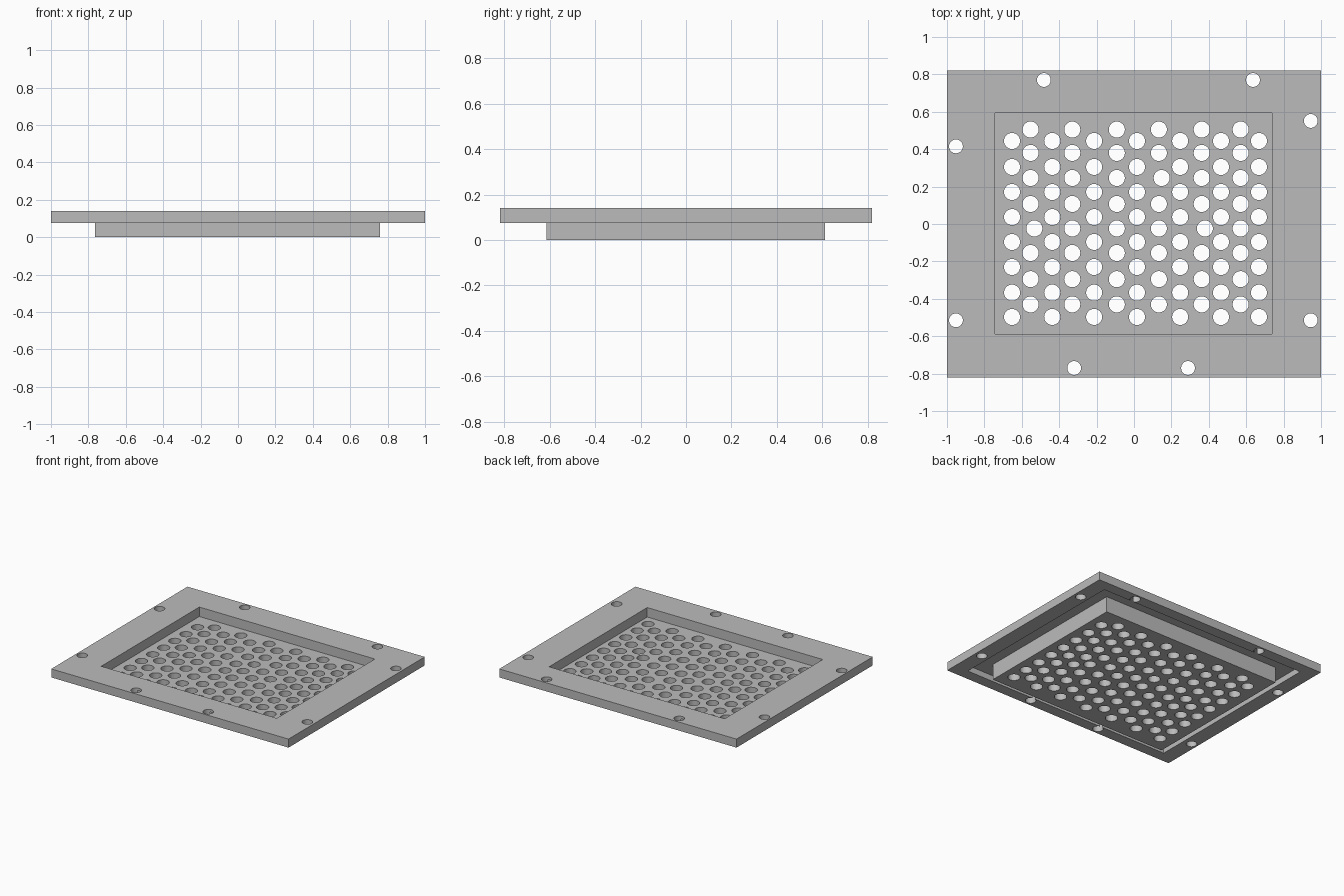
import bpy, bmesh
from mathutils import Matrix, Vector

old = bpy.data.objects.get("Cube")
if old:
    bpy.data.objects.remove(old, do_unlink=True)

grey = bpy.data.materials.new("plain grey")
grey.use_nodes = True
colour = (0.5, 0.5, 0.5, 1)
grey.diffuse_color = colour
grey.node_tree.nodes["Principled BSDF"].inputs["Base Color"].default_value = colour


def make_object(name, bm):
    mesh = bpy.data.meshes.new(name)
    bm.to_mesh(mesh)
    bm.free()
    mesh.materials.append(grey)
    obj = bpy.data.objects.new(name, mesh)
    bpy.context.collection.objects.link(obj)
    return obj


def block(name, x0, x1, y0, y1, z0, z1):
    bm = bmesh.new()
    centre = Vector((x0 + x1, y0 + y1, z0 + z1)) / 2
    size = Vector((x1 - x0, y1 - y0, z1 - z0))
    bmesh.ops.create_cube(bm, size=1, matrix=Matrix.LocRotScale(centre, None, size))
    return make_object(name, bm)


def pins(name, points, radius):
    bm = bmesh.new()
    for x, y in points:
        bmesh.ops.create_cone(bm, cap_ends=True, segments=32, radius1=radius, radius2=radius,
                              depth=0.6, matrix=Matrix.Translation((x, y, 0.07)))
    return make_object(name, bm)


def combine(target, tool, operation):
    mod = target.modifiers.new(tool.name, 'BOOLEAN')
    mod.operation, mod.solver, mod.object = operation, 'EXACT', tool
    bpy.context.view_layer.objects.active = target
    bpy.ops.object.modifier_apply(modifier=mod.name)
    bpy.data.objects.remove(tool, do_unlink=True)


# Flange with a hollow underside
plate = block("perforated_tray_plate", -1, 1, -0.82, 0.82, 0.075, 0.14)
combine(plate, block("underside_recess", -0.885, 0.885, -0.735, 0.735, -0.1, 0.12), 'DIFFERENCE')

# Sunken tray and its pocket
combine(plate, block("tray_body", -0.765, 0.76, -0.615, 0.612, 0, 0.13), 'UNION')
combine(plate, block("tray_pocket", -0.742, 0.738, -0.587, 0.594, 0.068, 0.3), 'DIFFERENCE')

# Staggered drain holes, two alternating column patterns
columns = [-0.652, -0.553, -0.437, -0.33, -0.213, -0.092, 0.016,
           0.133, 0.247, 0.362, 0.465, 0.57, 0.668]
rows = [[0.444, 0.305, 0.171, 0.037, -0.096, -0.23, -0.367, -0.497],
        [0.505, 0.38, 0.246, 0.107, -0.024, -0.155, -0.295, -0.43]]
nudges = {(1, 4): 0.02, (7, 2): 0.015, (9, 4): 0.017}
drain = [(x + nudges.get((i, j), 0), y)
         for i, x in enumerate(columns) for j, y in enumerate(rows[i % 2])]
combine(plate, pins("drain_holes", drain, 0.043), 'DIFFERENCE')

# Mounting holes around the flange
mounts = [(-0.482, 0.77), (0.636, 0.77), (0.945, 0.551), (-0.952, 0.415),
          (-0.952, -0.515), (0.945, -0.515), (-0.32, -0.77), (0.289, -0.77)]
combine(plate, pins("mounting_holes", mounts, 0.037), 'DIFFERENCE')
